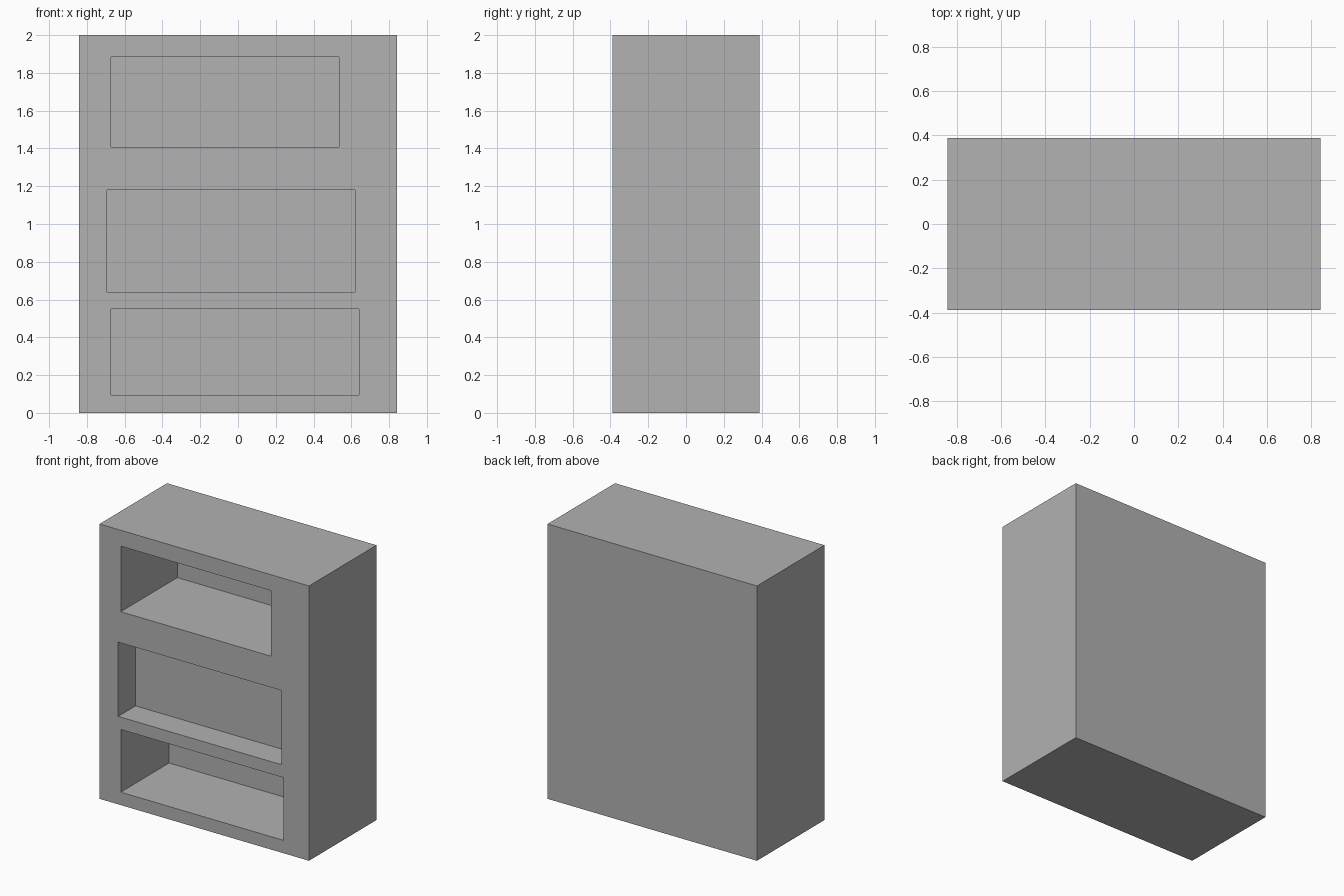
import bpy

default = bpy.data.objects.get("Cube")
if default:
    bpy.data.objects.remove(default, do_unlink=True)

# Single matte grey
grey = bpy.data.materials.new("light_grey")
grey.use_nodes = True
colour = (0.445, 0.445, 0.445, 1)
grey.diffuse_color = colour
grey.node_tree.nodes["Principled BSDF"].inputs["Base Color"].default_value = colour


def box(name, x, y, z):
    """Box spanning the given (min, max) ranges."""
    spans = (x, y, z)
    bpy.ops.mesh.primitive_cube_add(size=1, location=[(a + b) / 2 for a, b in spans])
    obj = bpy.context.object
    obj.name = name
    obj.scale = [b - a for a, b in spans]
    bpy.ops.object.transform_apply(location=False, rotation=False, scale=True)
    obj.data.materials.append(grey)
    return obj


# Solid cabinet body
FRONT = -0.388
body = box("cabinet_body", (-0.843, 0.843), (FRONT, -FRONT), (0, 2))

# Shelf recesses: x range, z range, depth
recesses = {
    "top_recess": ((-0.672, 0.536), (1.407, 1.884), 0.65),
    "middle_recess": ((-0.693, 0.62), (0.64, 1.18), 0.2),
    "bottom_recess": ((-0.672, 0.64), (0.094, 0.55), 0.555),
}
for name, (x, z, depth) in recesses.items():
    cutter = box(name + "_cutter", x, (FRONT - 0.1, FRONT + depth), z)
    cutter.hide_render = True
    cut = body.modifiers.new(name, "BOOLEAN")
    cut.operation = "DIFFERENCE"
    cut.solver = "EXACT"
    cut.object = cutter
    bpy.context.view_layer.objects.active = body
    bpy.ops.object.modifier_apply(modifier=cut.name)
    bpy.data.objects.remove(cutter, do_unlink=True)
